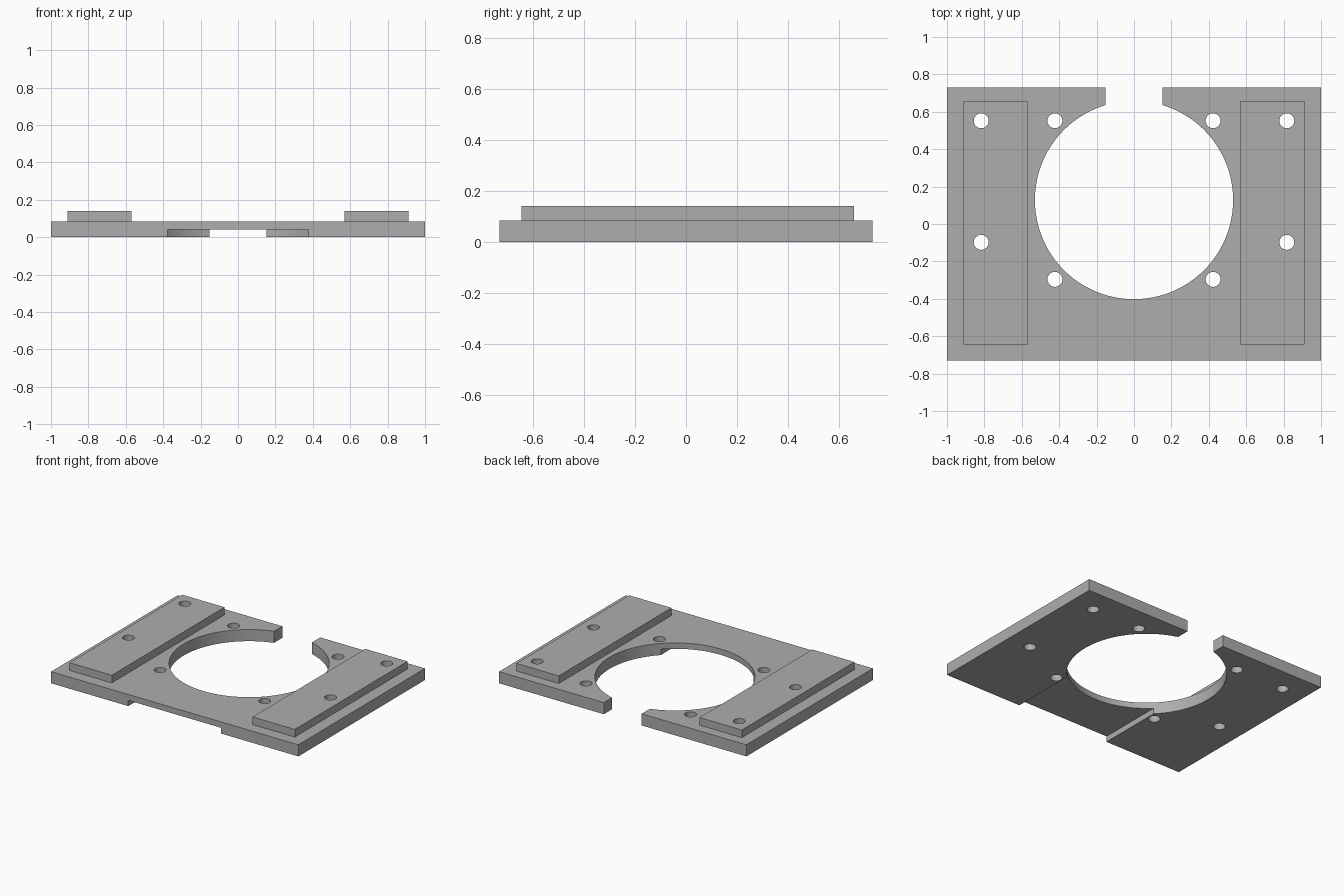
import bpy
import math

default_cube = bpy.data.objects.get("Cube")
if default_cube:
    bpy.data.objects.remove(default_cube, do_unlink=True)

# One plain grey for the whole bracket
grey = bpy.data.materials.new("plain_grey")
grey.use_nodes = True
colour = (0.42, 0.42, 0.42, 1)
grey.diffuse_color = colour
grey.node_tree.nodes["Principled BSDF"].inputs["Base Color"].default_value = colour

HALF_Y = 0.731
PLATE_TOP = 0.085
PAD_TOP = 0.141
BORE_Y, BORE_R = 0.128, 0.53
SCREW_R = 0.04


def box(name, low, high):
    centre = [(a + b) / 2 for a, b in zip(low, high)]
    bpy.ops.mesh.primitive_cube_add(size=1, location=centre)
    obj = bpy.context.object
    obj.name = name
    obj.scale = [b - a for a, b in zip(low, high)]
    bpy.ops.object.transform_apply(location=True, rotation=True, scale=True)
    obj.data.materials.append(grey)
    return obj


def cylinder(name, x, y, radius, sides):
    bpy.ops.mesh.primitive_cylinder_add(vertices=sides, radius=radius, depth=1, location=(x, y, 0))
    obj = bpy.context.object
    obj.name = name
    obj.data.materials.append(grey)
    return obj


def cut(target, cutters):
    bpy.ops.object.select_all(action="DESELECT")
    target.select_set(True)
    bpy.context.view_layer.objects.active = target
    for cutter in cutters:
        mod = target.modifiers.new("cut", "BOOLEAN")
        mod.operation = "DIFFERENCE"
        mod.solver = "EXACT"
        mod.object = cutter
        bpy.ops.object.modifier_apply(modifier=mod.name)
    bpy.ops.object.shade_smooth_by_angle(angle=math.radians(30))


# Base plate and the two raised side pads
plate = box("base_plate", (-1, -HALF_Y, 0), (1, HALF_Y, PLATE_TOP))
pads = {
    side: box(name, (side * 0.74 - 0.171, -0.645, PLATE_TOP), (side * 0.74 + 0.171, 0.657, PAD_TOP))
    for side, name in ((1, "left_pad"), (-1, "right_pad"))
}

# Large bore, rear opening and shallow channel under the front
openings = [
    cylinder("bore_cutter", 0, BORE_Y, BORE_R, 96),
    box("rear_gap_cutter", (-0.153, BORE_Y, -0.5), (0.153, 1, 0.5)),
    box("channel_cutter", (-0.376, -1, -0.5), (0.376, BORE_Y, 0.042)),
]

# Screw holes: four around the bore, two through each pad
bore_screws, pad_screws = [], {1: [], -1: []}
for side in (1, -1):
    for y in (BORE_Y - 0.424, BORE_Y + 0.424):
        bore_screws.append(cylinder("bore_screw_cutter", side * 0.423, y, SCREW_R, 32))
    for y in (-0.098, 0.552):
        pad_screws[side].append(cylinder("pad_screw_cutter", side * 0.817, y, SCREW_R, 32))

all_cutters = openings + bore_screws + pad_screws[1] + pad_screws[-1]
cut(plate, all_cutters)
for side, pad in pads.items():
    cut(pad, pad_screws[side])

# The cutters are no longer needed
for cutter in all_cutters:
    bpy.data.objects.remove(cutter, do_unlink=True)
